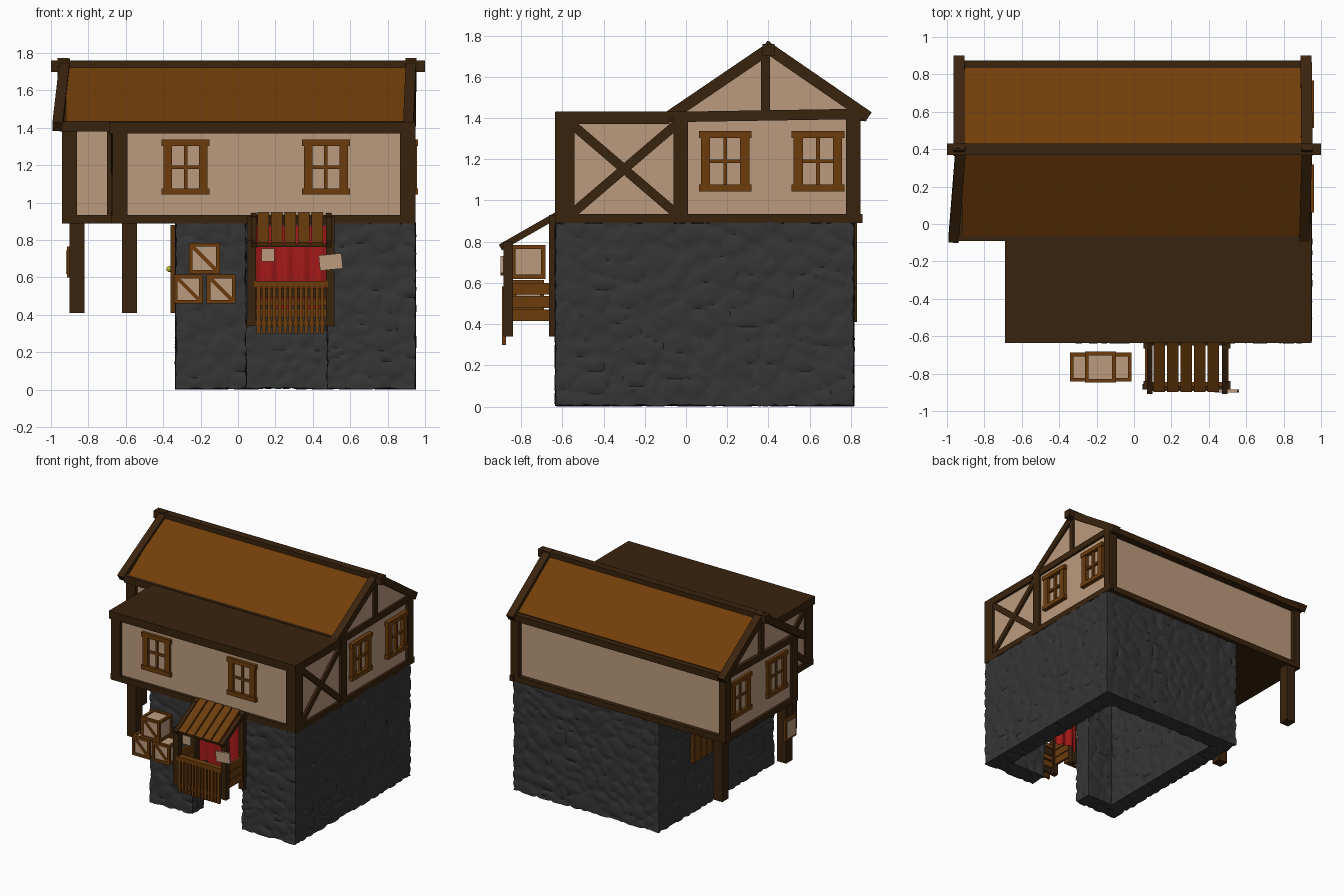
import bpy, bmesh, math
from mathutils import Vector, Matrix, noise

if "Cube" in bpy.data.objects:
    bpy.data.objects.remove(bpy.data.objects["Cube"])


def material(name, r, g, b):
    m = bpy.data.materials.new(name)
    m.diffuse_color = (r, g, b, 1)
    m.use_nodes = True
    m.node_tree.nodes["Principled BSDF"].inputs["Base Color"].default_value = m.diffuse_color
    return m


DARK = material("dark_timber", .042, .017, .004)
WOOD = material("brown_wood", .15, .046, .004)
PLANK = material("plank_wood", .10, .032, .004)
ROOF = material("roof_orange", .17, .048, .003)
PLASTER = material("plaster", .50, .33, .21)
STONE = material("stone", .036, .036, .037)
RED = material("red_cloth", .38, .01, .01)
BRASS = material("brass", .5, .5, .02)


def finish(name, bm, mat):
    bmesh.ops.recalc_face_normals(bm, faces=bm.faces)
    me = bpy.data.meshes.new(name)
    bm.to_mesh(me)
    bm.free()
    me.materials.append(mat)
    ob = bpy.data.objects.new(name, me)
    bpy.context.collection.objects.link(ob)
    return ob


def smooth(ob, degrees):
    bpy.ops.object.select_all(action='DESELECT')
    ob.select_set(True)
    bpy.context.view_layer.objects.active = ob
    bpy.ops.object.shade_smooth_by_angle(angle=math.radians(degrees))


def boxes(name, mat, *specs):
    """One object of axis-aligned boxes (x0, x1, y0, y1, z0, z1)."""
    bm = bmesh.new()
    for x0, x1, y0, y1, z0, z1 in specs:
        m = Matrix.Translation(((x0 + x1) / 2, (y0 + y1) / 2, (z0 + z1) / 2))
        bmesh.ops.create_cube(bm, size=1, matrix=m @ Matrix.Diagonal((x1 - x0, y1 - y0, z1 - z0, 1)))
    return finish(name, bm, mat)


def beams(name, mat, normal, *specs):
    """One object of straight beams (start, end, width, depth along normal)."""
    bm = bmesh.new()
    for p, q, w, d in specs:
        p, q = Vector(p), Vector(q)
        z = (q - p).normalized()
        x = Vector(normal).cross(z).normalized()
        y = z.cross(x)
        rot = Matrix((x, y, z)).transposed().to_4x4()
        m = Matrix.Translation((p + q) / 2) @ rot @ Matrix.Diagonal((w, d, (q - p).length, 1))
        bmesh.ops.create_cube(bm, size=1, matrix=m)
    return finish(name, bm, mat)


def prism(bm, pts, vec):
    """Extrude a closed polygon along vec."""
    f = bm.faces.new([bm.verts.new(p) for p in pts])
    ext = bmesh.ops.extrude_face_region(bm, geom=[f])
    bmesh.ops.translate(bm, vec=vec, verts=[v for v in ext["geom"] if isinstance(v, bmesh.types.BMVert)])
    bmesh.ops.recalc_face_normals(bm, faces=bm.faces)


# Stone base: open-fronted ring of walls, gridded and pushed into rubble
bm = bmesh.new()
ring = [(.04, -.63), (-.33, -.63), (-.33, .81), (.945, .81), (.945, -.63), (.48, -.63),
        (.48, -.49), (.80, -.49), (.80, .67), (-.19, .67), (-.19, -.49), (.04, -.49)]
prism(bm, [(x, y, .008) for x, y in ring], (0, 0, .882))
for axis, lo, hi in ((0, -.33, .945), (1, -.63, .81), (2, .008, .89)):
    n = int((hi - lo) / .018)
    no = Vector([float(i == axis) for i in range(3)])
    for k in range(1, n):
        bmesh.ops.bisect_plane(bm, geom=bm.verts[:] + bm.edges[:] + bm.faces[:],
                               plane_co=no * (lo + (hi - lo) * k / n), plane_no=no)
bm.normal_update()
moves = []
for v in bm.verts:
    c = v.co
    d = noise.voronoi(Vector((c.x * 8, c.y * 8, c.z * 10)) + noise.noise_vector(c * 5) * .3)[0]
    joint = min((d[1] - d[0]) / .3, 1)
    moves.append((v, v.normal * (.011 * joint * (2 - joint) - .005 + .004 * noise.noise(c * 16))))
for v, mv in moves:
    v.co += mv
    v.co.z = max(0, min(v.co.z, .895))
smooth(finish("stone_base", bm, STONE), 30)

# Upper storey plaster: flat-roofed front room and gabled rear wing
boxes("front_room_walls", PLASTER, (-.66, .93, -.61, 0, .9, 1.41))
bm = bmesh.new()
prism(bm, [(-.92, y, z) for y, z in ((-.03, .9), (.81, .9), (.81, 1.43), (.4, 1.72), (-.03, 1.43))], (1.85, 0, 0))
finish("rear_wing_walls", bm, PLASTER)
boxes("floor_slab", DARK, (-.67, .94, -.62, 0, .89, .92), (-.93, .94, -.04, .82, .89, .92))
boxes("flat_roof", DARK, (-.689, .949, -.634, 0, 1.40, 1.431))

# Gable roof panels, ridge beam and barge beams
beams("roof_panels", ROOF, (1, 0, 0),
      ((0, .4, 1.725), (0, -.08, 1.405), .03, 1.84), ((0, .4, 1.725), (0, .825, 1.429), .03, 1.84))
boxes("ridge_beam", DARK, (-1, 1, .37, .43, 1.70, 1.76))
beams("barge_beams", DARK, (1, 0, 0),
      ((-.925, .42, 1.748), (-.965, -.085, 1.405), .055, .055), ((.925, .42, 1.748), (.91, -.085, 1.405), .055, .055),
      ((-.935, .38, 1.752), (-.935, .885, 1.405), .055, .06), ((.925, .38, 1.752), (.92, .885, 1.405), .055, .06))
boxes("eave_beams", DARK, (-.95, .93, .815, .875, 1.385, 1.435), (-.94, .94, -.09, -.04, 1.38, 1.435))

# Timber frame: sills, top rails and corner posts
boxes("front_room_timbers", DARK,
      (-.67, .945, -.635, -.60, .89, .935), (-.69, .945, -.635, -.60, 1.37, 1.43),
      (-.67, -.59, -.635, -.54, .89, 1.40), (.865, .95, -.635, -.54, .89, 1.40),
      (.92, .95, -.63, -.04, .89, .935), (.92, .95, -.635, -.08, 1.37, 1.43),
      (-.68, -.65, -.63, -.04, .89, .935), (-.69, -.65, -.635, -.08, 1.37, 1.43))
boxes("rear_wing_timbers", DARK,
      (-.94, -.86, -.06, .01, .89, 1.40), (-.70, -.63, -.06, .01, .89, 1.40), (.90, .95, -.06, .01, .89, 1.42),
      (-.94, -.88, .775, .845, .89, 1.41), (.88, .95, .775, .845, .89, 1.41),
      (-.94, -.65, -.06, -.02, .89, .935), (-.94, .945, .80, .845, .89, .935),
      (-.94, -.91, -.05, .845, .89, .935), (.92, .95, -.05, .855, .89, .935))
for side, sx in (("left", -1), ("right", 1)):
    xg = .925 * sx
    beams(side + "_gable_timbers", DARK, (1, 0, 0),
          ((xg, -.06, 1.405), (xg, .85, 1.42), .05, .045), ((xg, .385, 1.42), (xg, .385, 1.71), .045, .04))
    xb = .935 if sx > 0 else -.665
    beams(side + "_cross_brace", DARK, (1, 0, 0),
          ((xb, -.56, .93), (xb, -.04, 1.375), .045, .026), ((xb, -.56, 1.375), (xb, -.04, .93), .045, .024))

# Support posts under the overhang, with a small notice
boxes("support_posts", DARK, (-.90, -.82, .75, .83, .41, .9), (-.90, -.82, -.05, .03, .41, .9),
      (-.62, -.54, -.51, -.43, .41, .9))
boxes("post_notice_frame", WOOD, (-.915, -.90, -.08, .06, .60, .765))
boxes("post_notice_sheet", PLASTER, (-.92, -.91, -.06, .04, .62, .745))


# Windows: frame, lintel, sill and crossed bars
def window(name, centre, u, n):
    c, u, n, up = Vector(centre), Vector(u), Vector(n), Vector((0, 0, 1))
    at = lambda a, b: c + u * a + up * b
    beams(name, WOOD, n,
          (at(-.095, -.14), at(-.095, .14), .045, .04), (at(.095, -.14), at(.095, .14), .045, .04),
          (at(-.128, .13), at(.128, .13), .034, .05), (at(-.128, -.13), at(.128, -.13), .034, .05),
          (at(0, -.13), at(0, .13), .018, .025), (at(-.09, 0), at(.09, 0), .018, .025))


for i, x in enumerate((-.28, .47)):
    window(f"front_window_{i}", (x, -.609, 1.19), (1, 0, 0), (0, -1, 0))
for i, y in enumerate((.19, .64)):
    window(f"right_window_{i}", (.938, y, 1.19), (0, 1, 0), (1, 0, 0))
    window(f"left_window_{i}", (-.917, y, 1.19), (0, 1, 0), (-1, 0, 0))

# Side door with knob under the overhang
boxes("side_door", WOOD, *[(-.355, -.32, .11 + .07 * k, .175 + .07 * k, .41, .86) for k in range(4)])
boxes("side_door_frame", PLANK, (-.36, -.32, .085, .11, .41, .88), (-.36, -.32, .39, .415, .41, .88),
      (-.36, -.32, .085, .415, .855, .88))
bm = bmesh.new()
bmesh.ops.create_uvsphere(bm, u_segments=10, v_segments=6, radius=.016, matrix=Matrix.Translation((-.368, .15, .645)))
smooth(finish("door_knob", bm, BRASS), 60)

# Red curtain: gently rippled sheet hanging in the opening
bm = bmesh.new()
bmesh.ops.create_grid(bm, x_segments=28, y_segments=6, size=1)
for v in bm.verts:
    a, b = v.co.x, v.co.y
    v.co = (.28 + a * .21, -.60 + .008 * math.sin(a * 15) * (1.2 - b * .5), .66 + b * .22 + .012 * math.sin(a * 8) * (b < -.9))
smooth(finish("red_curtain", bm, RED), 60)

# Stall: posts, rails, slatted counter and plank sides
boxes("stall_posts", DARK, *[(x, x + .045, y, y + .045, z0, z1) for x in (.05, .47)
                             for y, z0, z1 in ((-.885, .34, .80), (-.665, .34, .93))])
boxes("stall_rails", DARK, (.045, .515, -.885, -.855, .34, .37), (.06, .5, -.87, -.85, .49, .545))
boxes("stall_front_planks", WOOD, (.06, .5, -.868, -.852, .45, .485), (.06, .5, -.868, -.852, .385, .435))
boxes("counter_slats", WOOD, *[(x, x + .019, -.892, -.872, .30, .57) for x in [.10 + .0285 * k for k in range(13)]])
boxes("counter_top", WOOD, (.085, .48, -.893, -.845, .55, .582))
boxes("stall_side_planks", WOOD, *[(x, x + .02, -.85, -.64, z, z + .057) for x in (.06, .485) for z in (.415, .479, .543)])

# Stall canopy: sloping slats on two rafters
beams("canopy_slats", WOOD, (1, 0, 0), *[((.135 + .072 * k, -.62, .94), (.135 + .072 * k, -.893, .78), .016, .062)
                                         for k in range(5)])
beams("canopy_rafters", DARK, (1, 0, 0), *[((x, -.62, .932), (x, -.90, .772), .032, .03) for x in (.085, .485)])
boxes("canopy_rail", DARK, (.07, .5, -.885, -.865, .762, .782), (.07, .5, -.65, -.63, .90, .92))

# Paper notices on the stall
boxes("small_notice", PLASTER, (.125, .195, -.875, -.865, .685, .755))
beams("large_notice", PLASTER, (0, 1, 0), ((.435, -.893, .677), (.557, -.893, .689), .082, .014))


# Crates: cream panels framed in wood with a diagonal
def crate(name, x, z, s=.155):
    y, t = -.765, .02
    h = s / 2
    cz = z + h
    boxes(name + "_panels", PLASTER, (x - h + .01, x + h - .01, y - h + .01, y + h - .01, z + .01, z + s - .01))
    e = h - t
    span = lambda c, k: (c - h, c - e) if k < 0 else (c + e, c + h)
    lines = []
    for a in (-1, 1):
        for b in (-1, 1):
            lines += [(x - h, x + h, *span(y, a), *span(cz, b)),
                      (*span(x, a), y - h, y + h, *span(cz, b)),
                      (*span(x, a), *span(y, b), z, z + s)]
    boxes(name + "_frame", WOOD, *lines)
    beams(name + "_diagonals", WOOD, (0, 1, 0),
          *[((x - e, y + k * (h - .008), cz + e), (x + e, y + k * (h - .008), cz - e), t, .01) for k in (-1, 1)])


crate("left_crate", -.265, .46)
crate("right_crate", -.09, .46)
crate("top_crate", -.18, .62, .165)
